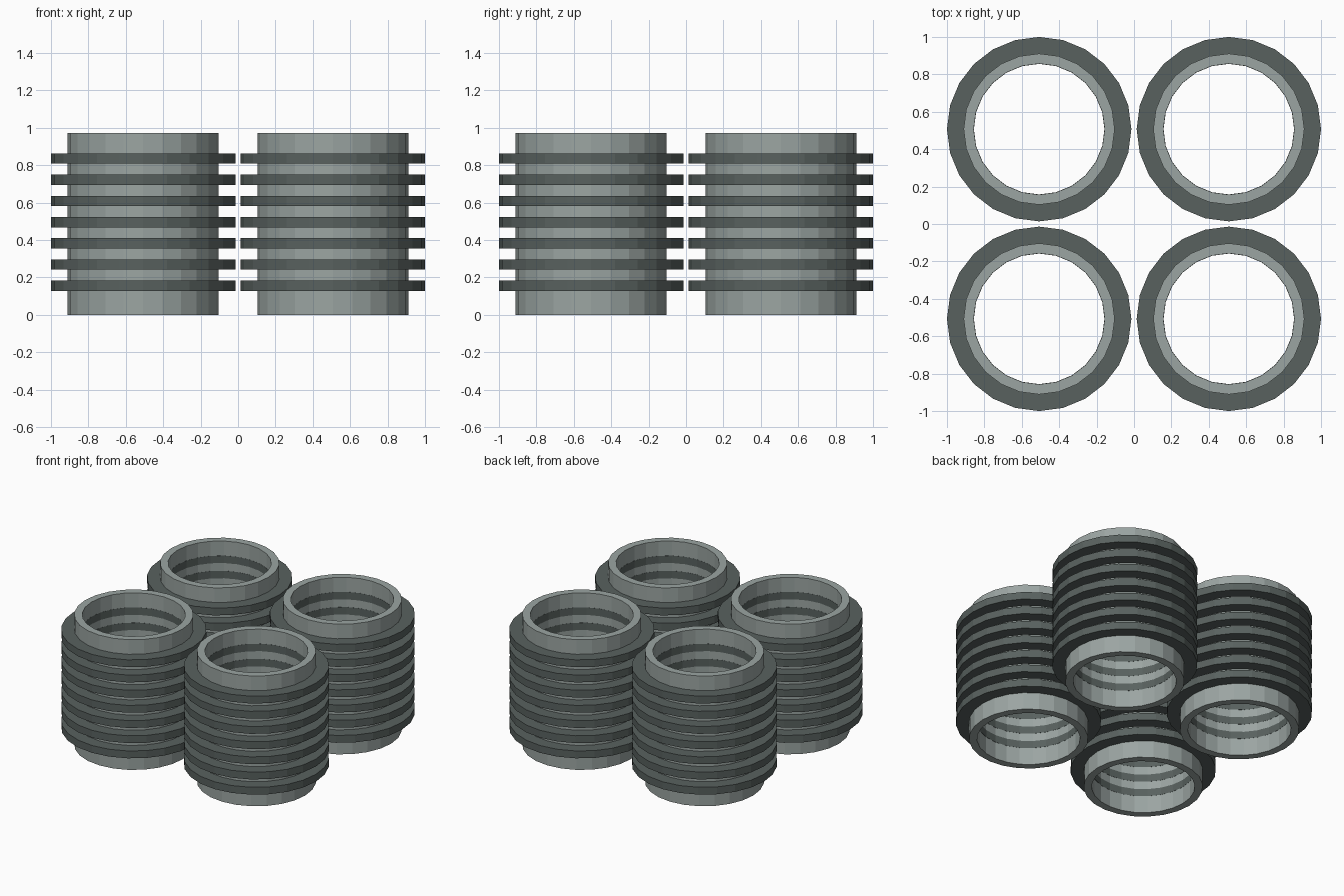
import bpy
import bmesh
import math

SIDES = 24
SPACING = 0.507      # distance of each tube axis from the centre lines
HEIGHT = 0.973
FIN_COUNT = 7

cube = bpy.data.objects.get("Cube")
if cube:
    bpy.data.objects.remove(cube, do_unlink=True)


def make_material(name, color):
    mat = bpy.data.materials.new(name)
    mat.use_nodes = True
    mat.diffuse_color = color
    mat.node_tree.nodes["Principled BSDF"].inputs["Base Color"].default_value = color
    return mat


def add_ring(bm, inner, outer, z0, z1):
    """Sweep a rectangular section around the z axis."""
    section = [(inner, z0), (outer, z0), (outer, z1), (inner, z1)]
    loops = []
    for i in range(SIDES):
        a = math.tau * i / SIDES
        loops.append([bm.verts.new((r * math.cos(a), r * math.sin(a), z))
                      for r, z in section])
    for i in range(SIDES):
        a, b = loops[i], loops[(i + 1) % SIDES]
        for j in range(4):
            k = (j + 1) % 4
            bm.faces.new((a[j], b[j], b[k], a[k]))


def ring_mesh(name, mat, rings):
    bm = bmesh.new()
    for ring in rings:
        add_ring(bm, *ring)
    bmesh.ops.recalc_face_normals(bm, faces=bm.faces)
    mesh = bpy.data.meshes.new(name)
    bm.to_mesh(mesh)
    bm.free()
    mesh.materials.append(mat)
    return mesh


light_grey = make_material("light grey metal", (0.328, 0.376, 0.362, 1))
dark_grey = make_material("dark grey metal", (0.098, 0.12, 0.114, 1))

# Open tube, and a stack of fins that reach through its wall
tube = ring_mesh("tube", light_grey, [(0.35, 0.404, 0, HEIGHT)])
fin_bottoms = [0.128 + 0.1135 * i for i in range(FIN_COUNT)]
fins = ring_mesh("fins", dark_grey,
                 [(0.349, 0.493, z, z + 0.055) for z in fin_bottoms])

# Four finned tubes in a square
for row, y in (("front", -SPACING), ("back", SPACING)):
    for side, x in (("right", -SPACING), ("left", SPACING)):
        for part, mesh in (("tube", tube), ("cooling_fins", fins)):
            obj = bpy.data.objects.new(f"{row}_{side}_{part}", mesh)
            obj.location = (x, y, 0)
            bpy.context.collection.objects.link(obj)
